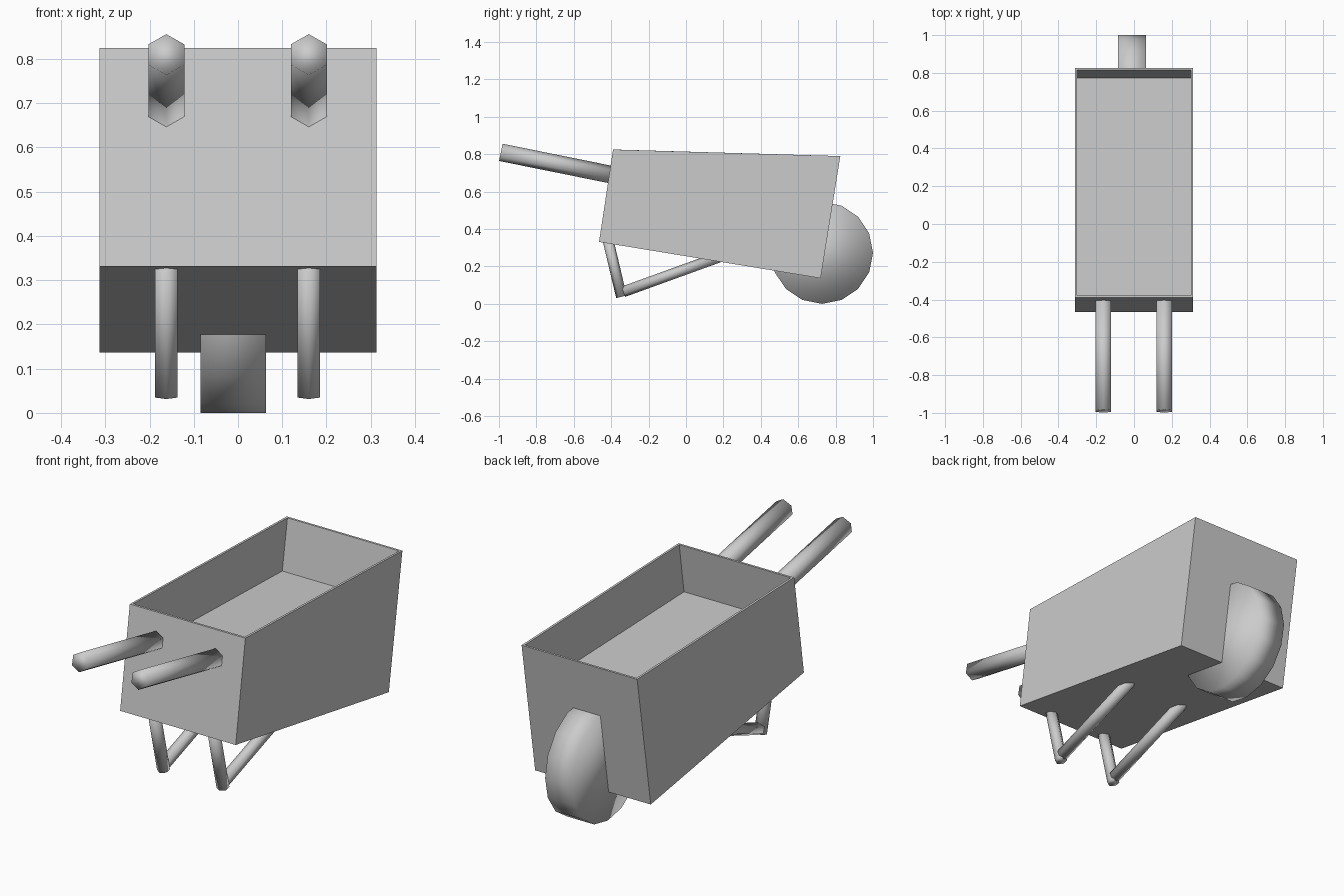
import bpy, bmesh, math
from mathutils import Vector, Matrix

if "Cube" in bpy.data.objects:
    bpy.data.objects.remove(bpy.data.objects["Cube"])


def rod(name, a, b, radius, sides, smooth=True):
    """Cylinder running from point a to point b, with flats facing +-x for six sides."""
    a, b = Vector(a), Vector(b)
    d = (b - a).normalized()
    x = Vector((1, 0, 0)) if abs(d.x) < 0.5 else Vector((0, 1, 0))
    rot = Matrix((x, d.cross(x), d)).transposed().to_4x4()
    bm = bmesh.new()
    turn = math.pi / 2 if sides == 6 else 0
    bmesh.ops.create_cone(bm, cap_ends=True, segments=sides, radius1=radius,
                          radius2=radius, depth=(b - a).length,
                          matrix=Matrix.Translation((a + b) / 2) @ rot)
    # turn the section so that a corner lies in the side-view plane
    first = bm.verts[:][0].co - a
    first -= d * first.dot(d)
    current = math.atan2(first.dot(d.cross(x)), first.dot(x))
    bmesh.ops.rotate(bm, verts=bm.verts, cent=a,
                     matrix=Matrix.Rotation(turn - current, 3, d))
    return finish(name, bm, smooth)


def finish(name, bm, smooth):
    bmesh.ops.recalc_face_normals(bm, faces=bm.faces)
    for f in bm.faces:
        f.smooth = smooth
    me = bpy.data.meshes.new(name)
    bm.to_mesh(me)
    bm.free()
    ob = bpy.data.objects.new(name, me)
    bpy.context.collection.objects.link(ob)
    return ob


# Tray: stacked rectangular loops (half width, back y/z, front y/z), open top
W, T = 0.313, 0.011
levels = [
    (W, (-0.465, 0.331), (0.720, 0.137)),
    (W, (-0.390, 0.825), (0.825, 0.790)),
    (W - T, (-0.390 + T, 0.825), (0.825 - T, 0.790)),
    (W - T, (-0.427 + T, 0.580), (0.785 - T, 0.545)),
]
bm = bmesh.new()
loops = []
for w, (y0, z0), (y1, z1) in levels:
    loops.append([bm.verts.new(p) for p in
                  ((-w, y0, z0), (w, y0, z0), (w, y1, z1), (-w, y1, z1))])
for lo, hi in zip(loops, loops[1:]):
    for i in range(4):
        j = (i + 1) % 4
        bm.faces.new((lo[i], lo[j], hi[j], hi[i]))
bm.faces.new(loops[0])
bm.faces.new(loops[-1])
finish("tray", bm, False)

# Wheel: sixteen-sided, set into the underside of the tray
rod("wheel", (-0.085, 0.727, 0.273), (0.063, 0.727, 0.273), 0.273, 16)

# Handles and bent support legs on both sides
for side, x in (("left", -0.162), ("right", 0.160)):
    rod(f"handle_{side}", (x, -0.990, 0.810), (x, -0.405, 0.692), 0.047, 6)
    rod(f"leg_{side}", (x, -0.345, 0.038), (x, -0.425, 0.375), 0.029, 6)
    rod(f"leg_brace_{side}", (x, -0.335, 0.065), (x, 0.190, 0.255), 0.029, 6)
